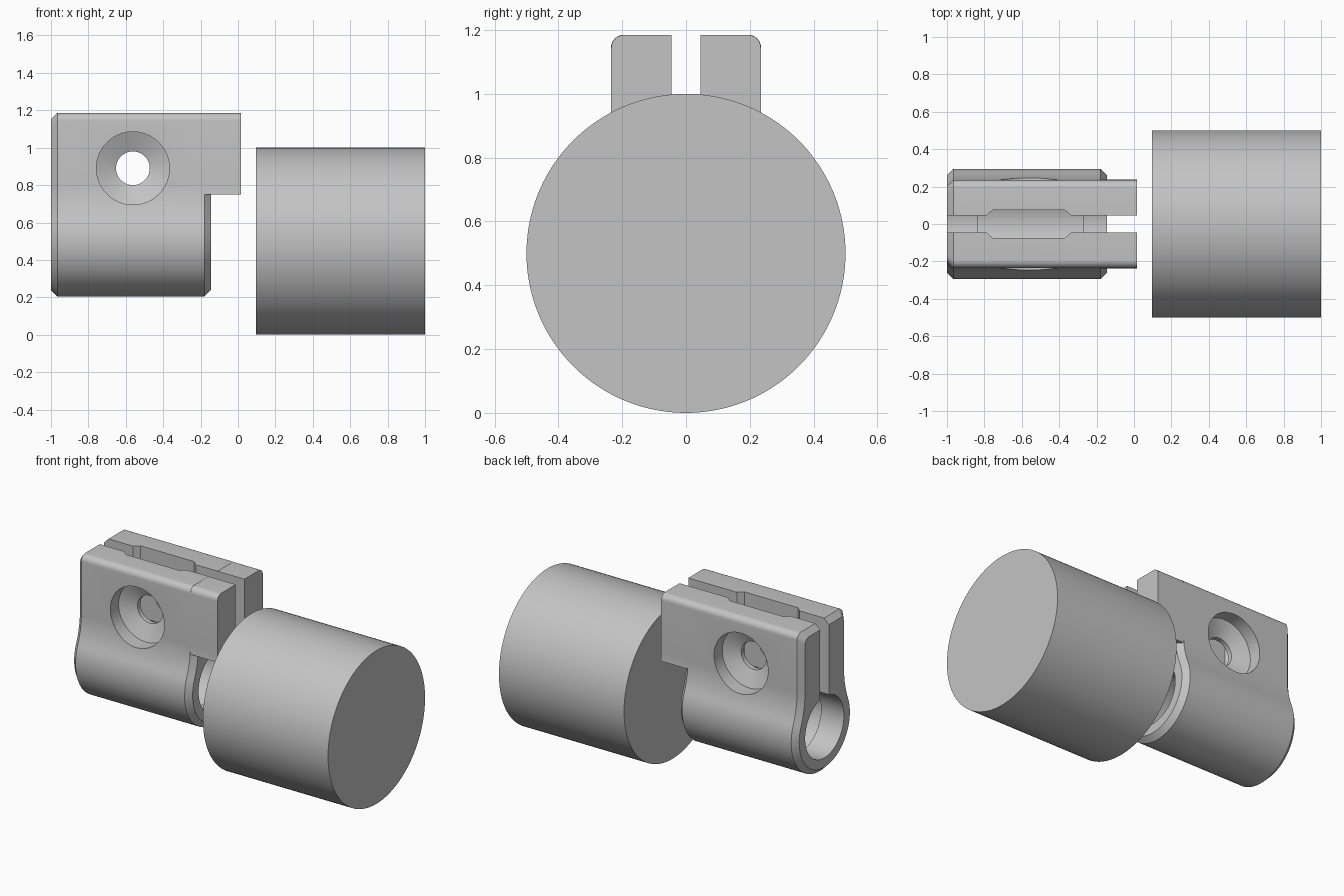
import bpy, bmesh, math
from mathutils import Vector, Matrix

cube = bpy.data.objects.get("Cube")
if cube:
    bpy.data.objects.remove(cube)

grey = bpy.data.materials.new("machined grey")
grey.use_nodes = True
COLOR = (0.55, 0.55, 0.55, 1)
grey.diffuse_color = COLOR
grey.node_tree.nodes["Principled BSDF"].inputs["Base Color"].default_value = COLOR


def add_object(name, bm):
    bmesh.ops.recalc_face_normals(bm, faces=bm.faces)
    mesh = bpy.data.meshes.new(name)
    bm.to_mesh(mesh)
    bm.free()
    mesh.materials.append(grey)
    obj = bpy.data.objects.new(name, mesh)
    bpy.context.collection.objects.link(obj)
    return obj


def loft(name, rings):
    """Join closed rings of points and cap both ends."""
    bm = bmesh.new()
    loops = [[bm.verts.new(p) for p in ring] for ring in rings]
    n = len(loops[0])
    for a, b in zip(loops, loops[1:]):
        for i in range(n):
            j = (i + 1) % n
            bm.faces.new((a[i], a[j], b[j], b[i]))
    bm.faces.new(loops[0])
    bm.faces.new(loops[-1])
    return add_object(name, bm)


def lathe(name, stations, axis, centre, segments=96):
    """Turn (position, radius) stations around the x or y axis."""
    rings = []
    for t, r in stations:
        ring = []
        for i in range(segments):
            a = math.tau * i / segments
            u, v = r * math.cos(a), r * math.sin(a)
            offset = (t, u, v) if axis == "x" else (u, t, v)
            ring.append(Vector(centre) + Vector(offset))
        rings.append(ring)
    return loft(name, rings)


def box(name, lo, hi):
    lo, hi = Vector(lo), Vector(hi)
    bm = bmesh.new()
    bmesh.ops.create_cube(bm, size=1, matrix=Matrix.Translation((lo + hi) / 2)
                          @ Matrix.Diagonal((*(hi - lo), 1)))
    return add_object(name, bm)


def boolean(target, tool, operation="DIFFERENCE"):
    mod = target.modifiers.new(tool.name, "BOOLEAN")
    mod.operation, mod.object, mod.solver = operation, tool, "EXACT"
    bpy.context.view_layer.objects.active = target
    bpy.ops.object.modifier_apply(modifier=mod.name)
    bpy.data.objects.remove(tool)


def smooth(obj):
    bpy.ops.object.select_all(action="DESELECT")
    obj.select_set(True)
    bpy.context.view_layer.objects.active = obj
    bpy.ops.object.shade_smooth_by_angle(angle=math.radians(30))


AXIS_Z, TOP, HALF, BARREL, FILLET = 0.5, 1.185, 0.235, 0.295, 0.5


def clamp_profile(inset=0.0):
    """Cross-section: rounded top block flaring into a round barrel."""
    top, half, barrel, fillet = TOP - inset, HALF - inset, BARREL - inset, FILLET + inset
    fy = half + fillet
    dz = math.sqrt((barrel + fillet) ** 2 - fy ** 2)
    tangent = math.atan2(dz, fy)
    corner = 0.04
    side = []
    for i in range(9):
        a = math.pi / 2 * (1 - i / 8)
        side.append((half - corner + corner * math.cos(a), top - corner + corner * math.sin(a)))
    for i in range(9):
        a = math.pi + tangent * i / 8
        side.append((fy + fillet * math.cos(a), AXIS_Z + dz + fillet * math.sin(a)))
    for i in range(1, 33):
        a = tangent - (tangent + math.pi / 2) * i / 32
        side.append((barrel * math.cos(a), AXIS_Z + barrel * math.sin(a)))
    return side + [(-y, z) for y, z in reversed(side[:-1])]


def section(x, inset=0.0):
    return [(x, y, z) for y, z in clamp_profile(inset)]


# Large solid cylinder
smooth(lathe("large_cylinder", [(0.097, 0.5), (1, 0.5)], "x", (0, 0, 0.5), 160))

# Clamp body with chamfered ends
CH = 0.034
body = loft("clamp_body", [section(-1, CH), section(-1 + CH), section(-0.145 - CH), section(-0.145, CH)])

# Overhanging upper jaws
jaws = loft("jaw_block", [section(-0.5, 0.0006), section(0.015, 0.0006)])
boolean(jaws, box("jaw_trim", (-0.7, -1, 0), (0.2, 1, 0.75)))
boolean(body, jaws, "UNION")

# Stepped bore along the barrel
boolean(body, lathe("bore", [(-1.1, 0.2), (-0.835, 0.2), (-0.835, 0.23), (-0.27, 0.23),
                             (-0.27, 0.2), (0.1, 0.2)], "x", (0, 0, AXIS_Z)))

# Clamping slot and its wider chamfered pocket
boolean(body, box("slot", (-1.2, -0.045, 0.55), (0.2, 0.045, 1.4)))
outline = [(-0.79, 0.044), (-0.755, 0.075), (-0.37, 0.075), (-0.335, 0.044)]
outline += [(x, -y) for x, y in reversed(outline)]
boolean(body, loft("pocket", [[(x, y, z) for x, y in outline] for z in (0.6, 1.4)]))

# Cross bolt hole with a conical seat on both sides
boolean(body, lathe("bolt_hole", [(-0.5, 0.195), (-0.15, 0.195), (-0.105, 0.09), (0.105, 0.09),
                                  (0.15, 0.195), (0.5, 0.195)], "y", (-0.562, 0, 0.89)))
smooth(body)
